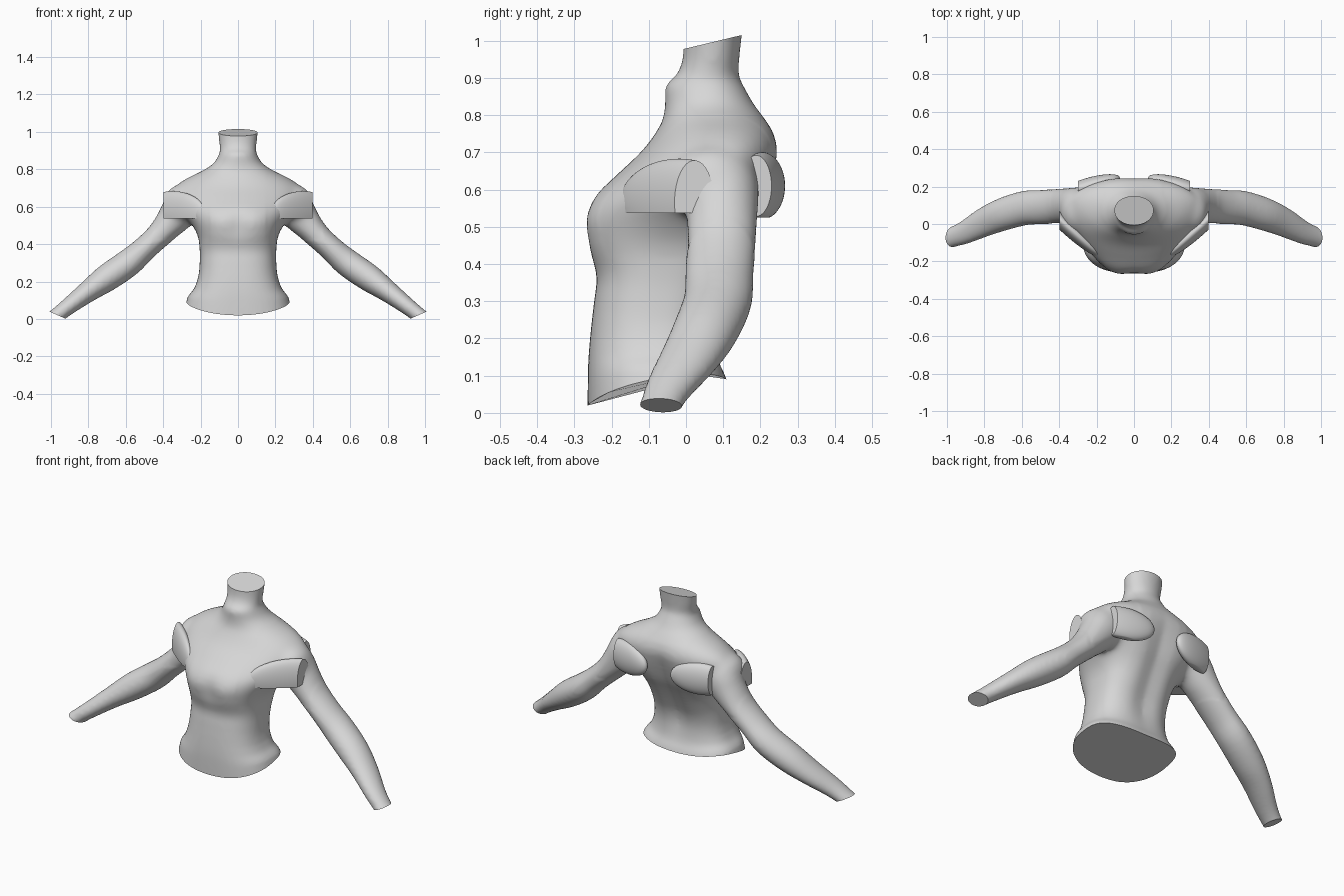
import bpy, bmesh, math
from mathutils import Vector, Matrix

if "Cube" in bpy.data.objects:
    bpy.data.objects.remove(bpy.data.objects["Cube"])

skin = bpy.data.materials.new("plain_grey")
skin.diffuse_color = (0.68, 0.68, 0.68, 1)
skin.use_nodes = True
skin.node_tree.nodes["Principled BSDF"].inputs["Base Color"].default_value = skin.diffuse_color
SIDES = 48


def resample(rows, steps):
    """Smooth curve through rows of numbers."""
    out = []
    for i in range(len(rows) - 1):
        a, b, c, d = (rows[min(max(i + k, 0), len(rows) - 1)] for k in (-1, 0, 1, 2))
        for s in range(steps):
            t = s / steps
            out.append([0.5 * (2 * q + (r - p) * t + (2 * p - 5 * q + 4 * r - u) * t * t
                               + (3 * q - p - 3 * r + u) * t ** 3)
                        for p, q, r, u in zip(a, b, c, d)])
    return out + [list(rows[-1])]


def loft(bm, rings):
    rings = [[bm.verts.new(p) for p in ring] for ring in rings]
    for a, b in zip(rings, rings[1:]):
        for i in range(SIDES):
            j = (i + 1) % SIDES
            bm.faces.new((a[i], a[j], b[j], b[i]))
    bm.faces.new(rings[0][::-1])
    bm.faces.new(rings[-1])


def ellipsoid(bm, centre, size, turn=0):
    bmesh.ops.create_uvsphere(bm, u_segments=40, v_segments=24, radius=1,
                              matrix=Matrix.Translation(centre)
                              @ Matrix.Rotation(math.radians(turn), 4, 'Z')
                              @ Matrix.Diagonal((*size, 1)))


def cut(bm, point, normal, keep=lambda p: True):
    """Slice off everything beyond a plane, in one region, and close it."""
    verts = [v for v in bm.verts if keep(v.co)]
    inside = set(verts)
    edges = [e for e in bm.edges if all(v in inside for v in e.verts)]
    faces = [f for f in bm.faces if all(v in inside for v in f.verts)]
    bmesh.ops.bisect_plane(bm, geom=verts + edges + faces, plane_co=point,
                           plane_no=normal, clear_outer=True)
    bmesh.ops.holes_fill(bm, edges=[e for e in bm.edges if e.is_boundary], sides=0)


def finish(bm, name):
    bmesh.ops.recalc_face_normals(bm, faces=bm.faces)
    mesh = bpy.data.meshes.new(name)
    bm.to_mesh(mesh)
    bm.free()
    mesh.materials.append(skin)
    ob = bpy.data.objects.new(name, mesh)
    bpy.context.collection.objects.link(ob)
    bpy.ops.object.select_all(action='DESELECT')
    ob.select_set(True)
    bpy.context.view_layer.objects.active = ob
    return ob


bm = bmesh.new()

# Torso and neck: height, half width, front y, back y, y of widest point
torso = [(-0.06, .30, -.264, .13, -.06), (.08, .27, -.264, .112, -.06),
         (.15, .236, -.262, .085, -.07), (.23, .212, -.255, .078, -.07),
         (.30, .205, -.247, .09, -.06), (.37, .205, -.241, .12, -.05),
         (.45, .217, -.266, .16, -.03), (.52, .26, -.279, .198, .02),
         (.58, .32, -.25, .222, .07), (.64, .355, -.186, .24, .09),
         (.70, .343, -.122, .25, .1), (.75, .278, -.083, .238, .1),
         (.79, .195, -.062, .212, .09), (.83, .133, -.056, .182, .07),
         (.88, .102, -.054, .154, .06), (.91, .097, -.024, .142, .06),
         (.96, .102, -.008, .144, .07), (1.07, .115, -.004, .157, .07)]
rings = []
for z, w, yf, yb, yc in resample(torso, 4):
    e = .78 + .2 * min(max((z - .45) / .15, 0), 1)
    spine = .022 * math.exp(-((z - .45) / .25) ** 4)
    chest = .018 * math.exp(-((z - .51) / .07) ** 2)
    ring = []
    for i in range(SIDES):
        a = 2 * math.pi * i / SIDES
        c, s = math.cos(a), math.sin(a)
        x = w * math.copysign(abs(c) ** e, c)
        y = yc + (yb - yc if s > 0 else yc - yf) * math.copysign(abs(s) ** e, s)
        dip = math.exp(-(x / .06) ** 2)
        y += -spine * dip if s > 0 else chest * dip
        ring.append((x, y, z))
    rings.append(ring)
loft(bm, rings)

# Arms: centre x, y, z, radius across, radius along y
arm = [(.20, .09, .63, .085, .09), (.285, .097, .605, .107, .10),
       (.345, .097, .535, .09, .097), (.415, .095, .455, .07, .094),
       (.50, .09, .375, .066, .092), (.585, .085, .30, .074, .092),
       (.70, .052, .22, .073, .088), (.80, .01, .148, .058, .079),
       (.90, -.043, .072, .046, .064), (.96, -.066, .025, .042, .056),
       (1.02, -.085, -.025, .042, .056)]
path = resample(arm, 4)
for side in (1, -1):
    rings = []
    for i, (x, y, z, r, ry) in enumerate(path):
        t = (Vector(path[min(i + 1, len(path) - 1)][:3])
             - Vector(path[max(i - 1, 0)][:3])).normalized()
        u = (Vector((0, 1, 0)) - t * t.y).normalized()
        v = t.cross(u)
        ring = []
        for k in range(SIDES):
            a = 2 * math.pi * k / SIDES
            p = Vector((x, y, z)) + u * ry * math.cos(a) + v * r * math.sin(a)
            ring.append((side * p.x, p.y, p.z))
        rings.append(ring)
    loft(bm, rings)
    # Shoulder muscle
    ellipsoid(bm, (side * .308, .07, .615), (.09, .12, .102))

# Merge torso and arms into one skin
body = finish(bm, "torso_and_arms")
mod = body.modifiers.new("merge", 'REMESH')
mod.mode = 'VOXEL'
mod.voxel_size = .011
bpy.ops.object.convert(target='MESH')

# Blend the shoulders, then slice the hem, neck and wrists flat
bm = bmesh.new()
bm.from_mesh(body.data)
blend = [v for v in bm.verts if .15 < abs(v.co.x) < .45 and .42 < v.co.z < .8]
for group, count in ((list(bm.verts), 4), (blend, 12)):
    for _ in range(count):
        bmesh.ops.smooth_vert(bm, verts=group, factor=.5, use_axis_x=True,
                              use_axis_y=True, use_axis_z=True)
cut(bm, (0, -.26, .02), (0, .19, -1), lambda p: abs(p.x) < .5 and p.z < .4)
cut(bm, (0, -.005, .978), (0, -.24, 1), lambda p: p.z > .8)
for side in (1, -1):
    cut(bm, (side * .96, -.065, .018), (side * .4, 0, -.916),
        lambda p: p.x * side > .75)
# The hem curves up towards the sides
for v in bm.verts:
    if abs(v.co.x) < .4 and v.co.z < .2:
        v.co.z += .036 * (v.co.x / .27) ** 2 * min((.2 - v.co.z) / .12, 1)
bmesh.ops.recalc_face_normals(bm, faces=bm.faces)
bm.to_mesh(body.data)
bm.free()
body.data.materials.clear()
body.data.materials.append(skin)
bpy.ops.object.shade_smooth_by_angle(angle=math.radians(40))

# Raised shoulder patches: centre, half sizes, turn, outer cut x, lower cut z
patches = {"front": ((.35, -.018, .565), (.235, .042, .118), 42, .398, .537),
           "back": ((.235, .205, .61), (.165, .044, .09), -15.5, .30, .525)}
for label, (centre, size, turn, outer, lower) in patches.items():
    for side, word in ((1, "left"), (-1, "right")):
        bm = bmesh.new()
        ellipsoid(bm, centre, size, turn)
        cut(bm, (0, 0, lower), (0, 0, -1))
        cut(bm, (outer, 0, 0), (1, 0, 0))
        bm.transform(Matrix.Diagonal((side, 1, 1, 1)))
        finish(bm, f"{word}_{label}_shoulder_patch")
        bpy.ops.object.shade_smooth_by_angle(angle=math.radians(40))
